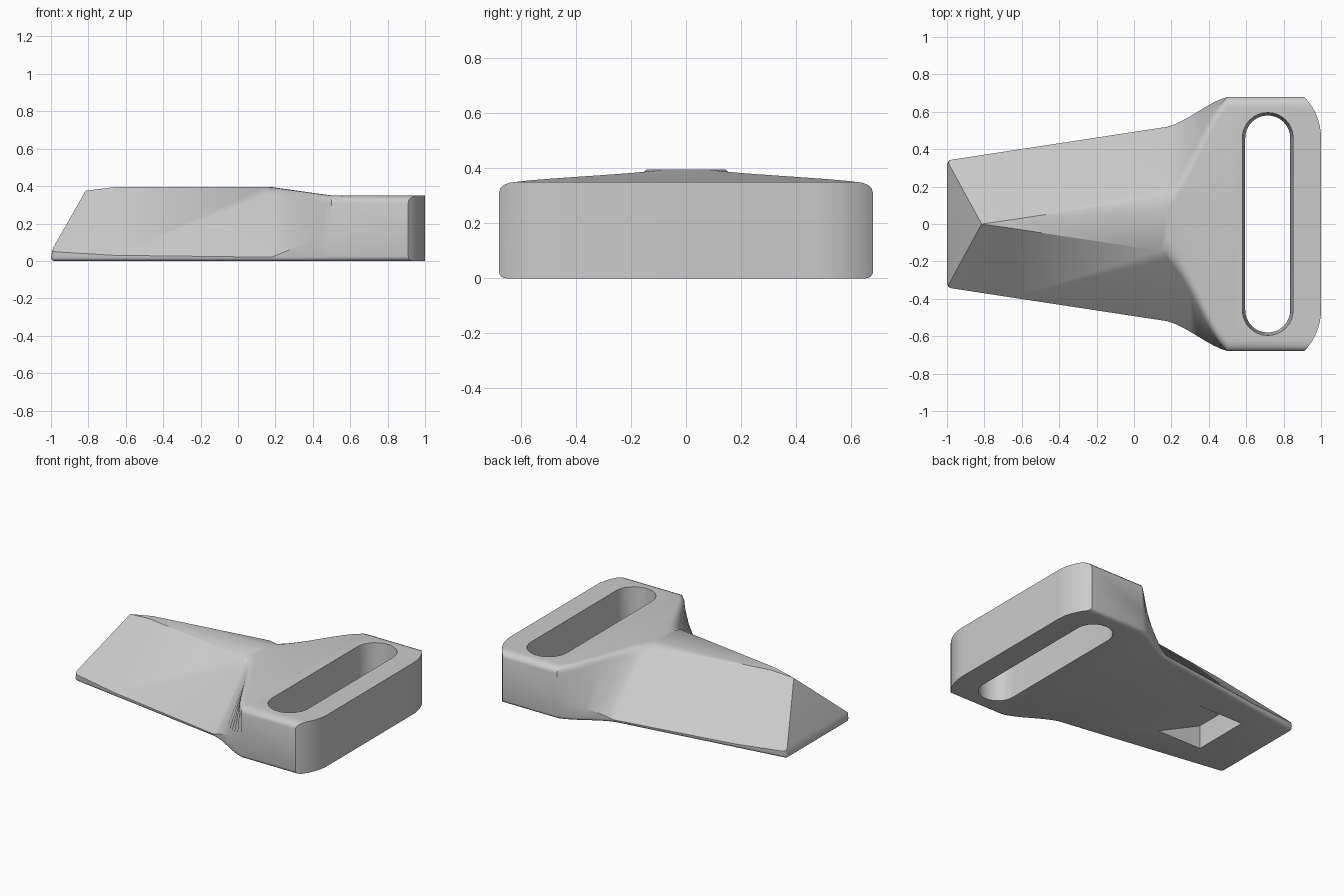
import bpy, bmesh
from math import sin, cos, pi, radians

cube = bpy.data.objects.get("Cube")
if cube:
    bpy.data.objects.remove(cube, do_unlink=True)

grey = bpy.data.materials.new("plain grey")
grey.use_nodes = True
colour = (0.6, 0.6, 0.6, 1)
grey.diffuse_color = colour
grey.node_tree.nodes["Principled BSDF"].inputs["Base Color"].default_value = colour


def make_object(name, bm):
    bmesh.ops.recalc_face_normals(bm, faces=bm.faces)
    mesh = bpy.data.meshes.new(name)
    bm.to_mesh(mesh)
    bm.free()
    obj = bpy.data.objects.new(name, mesh)
    bpy.context.collection.objects.link(obj)
    mesh.materials.append(grey)
    return obj


def bridge(name, lower, upper):
    """Closed solid between two matching outlines."""
    bm = bmesh.new()
    a = [bm.verts.new(p) for p in lower]
    b = [bm.verts.new(p) for p in upper]
    bm.faces.new(a)
    bm.faces.new(b)
    for i in range(len(a)):
        j = (i + 1) % len(a)
        bm.faces.new((a[i], a[j], b[j], b[i]))
    return make_object(name, bm)


def apply(obj, modifier):
    with bpy.context.temp_override(object=obj, active_object=obj):
        bpy.ops.object.modifier_apply(modifier=modifier.name)


def cut(obj, cutter, operation):
    cutter.hide_render = True
    mod = obj.modifiers.new("cut", "BOOLEAN")
    mod.operation = operation
    mod.solver = "EXACT"
    mod.object = cutter
    apply(obj, mod)
    bpy.data.objects.remove(cutter, do_unlink=True)


# Half sections along the wedge: base, lower side and top edge points
rows = [
    [(-1, .34, 0), (-1, .34, .05), (-.815, 0, .375)],
    [(-.66, .392, 0), (-.66, .392, .03), (-.66, .022, .395)],
    [(.18, .52, 0), (.18, .52, .02), (.18, .15, .395)],
]
# Flared shoulder blending into the square block
steps = 8
for i in range(1, steps + 1):
    t = i / steps
    s = .55 * t + .45 * t * t * (3 - 2 * t)
    x = .18 + .32 * t
    y = .52 + .16 * s
    rows.append([(x, y, 0), (x, y, .02 + .13 * t), (x, .15 + .53 * s, .395 - .045 * t)])
rows.append([(1.1, .68, 0), (1.1, .68, .15), (1.1, .68, .35)])

bm = bmesh.new()
rings = []
for row in rows:
    points = row + [(x, -y, z) for x, y, z in reversed(row)]
    rings.append([bm.verts.new(p) for p in points])
for a, b in zip(rings, rings[1:]):
    for i in range(6):
        j = (i + 1) % 6
        bm.faces.new((a[i], a[j], b[j], b[i]))
bm.faces.new(rings[0])
bm.faces.new(rings[-1])

# Rounding: strong on the top edges, finer round the base and tip
weights = bm.edges.layers.float.new("bevel_weight_edge")


def round_edge(v, w, amount):
    edge = bm.edges.get((v, w))
    if edge:
        edge[weights] = amount


for n, (a, b) in enumerate(zip(rings, rings[1:])):
    block = n >= len(rings) - 2
    for k in (0, 5):
        round_edge(a[k], b[k], 1 if block else .5)
    if n > 1:
        for k in (2, 3):
            round_edge(a[k], b[k], 1)
round_edge(rings[0][0], rings[0][5], .5)
for k in (0, 4):
    round_edge(rings[0][k], rings[0][k + 1], .6)
bmesh.ops.remove_doubles(bm, verts=bm.verts, dist=.0001)
body = make_object("wedge_body", bm)
bevel = body.modifiers.new("rounding", "BEVEL")
bevel.limit_method = "WEIGHT"
bevel.width = .04
bevel.segments = 4
apply(body, bevel)

# Curved back end, trimmed by an upright outline
arc = [(.686 + .314 * cos(a), .46 + .314 * sin(a))
       for a in (radians(90) * i / 16 for i in range(17))]
outline = [(-1.2, -.774)] + [(x, -y) for x, y in reversed(arc)] + arc + [(-1.2, .774)]
trim = bridge("end_trim", [(x, y, -.1) for x, y in outline],
              [(x, y, .6) for x, y in outline])
cut(body, trim, "INTERSECT")


# Long strap slot with slightly tapered walls
def slot_outline(radius, z):
    points = []
    for centre, start in ((.46, 0), (-.46, pi)):
        for i in range(17):
            a = start + pi * i / 16
            points.append((.715 + radius * cos(a), centre + radius * sin(a), z))
    return points


cut(body, bridge("slot_cutter", slot_outline(.118, -.05), slot_outline(.138, .4)), "DIFFERENCE")

# Ramped catch pocket in the underside
ramp = [(-.7, -.03), (-.3, -.03), (-.7, .16)]
cut(body, bridge("pocket_cutter", [(x, -.2, z) for x, z in ramp],
                 [(x, .2, z) for x, z in ramp]), "DIFFERENCE")

bpy.ops.object.select_all(action="DESELECT")
body.select_set(True)
bpy.context.view_layer.objects.active = body
bpy.ops.object.shade_smooth_by_angle(angle=radians(30))
